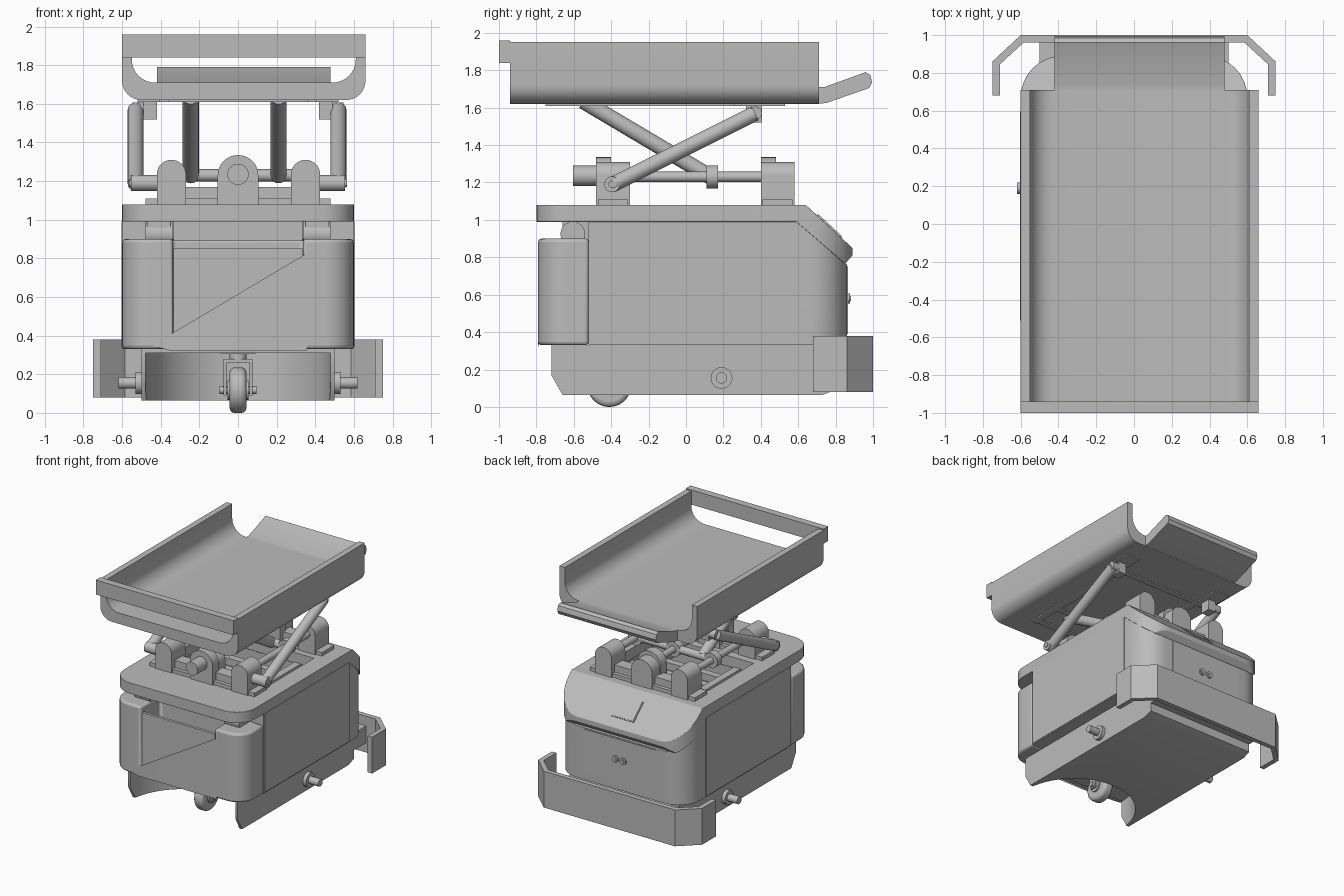
import bpy, bmesh, math
from mathutils import Vector

cube = bpy.data.objects.get("Cube")
if cube:
    bpy.data.objects.remove(cube)

grey = bpy.data.materials.new("plain grey")
grey.use_nodes = True
grey.diffuse_color = (0.5, 0.5, 0.5, 1)
grey.node_tree.nodes["Principled BSDF"].inputs["Base Color"].default_value = grey.diffuse_color


def finish(name, bm):
    bmesh.ops.recalc_face_normals(bm, faces=bm.faces)
    mesh = bpy.data.meshes.new(name)
    bm.to_mesh(mesh)
    bm.free()
    mesh.materials.append(grey)
    ob = bpy.data.objects.new(name, mesh)
    bpy.context.collection.objects.link(ob)
    return ob


def arc(cx, cy, r, a, b, n=8):
    angles = [math.radians(a + (b - a) * i / n) for i in range(n + 1)]
    return [(cx + r * math.cos(t), cy + r * math.sin(t)) for t in angles]


def rounded(u0, u1, v0, v1, low=0, high=0):
    """Rectangle outline with one radius at the low v end and one at the high v end."""
    pts = arc(u0 + low, v0 + low, low, 180, 270) + arc(u1 - low, v0 + low, low, 270, 360) if low else [(u0, v0), (u1, v0)]
    pts += arc(u1 - high, v1 - high, high, 0, 90) + arc(u0 + high, v1 - high, high, 90, 180) if high else [(u1, v1), (u0, v1)]
    clean = []
    for p in pts:
        if not clean or math.dist(p, clean[-1]) > 1e-4:
            clean.append(p)
    return clean


def prism(name, pts, axis, a, b):
    """Extrude an outline along x (y,z outline), y (x,z outline) or z (x,y outline)."""
    place = {"x": lambda u, v: (a, u, v), "y": lambda u, v: (u, a, v), "z": lambda u, v: (u, v, a)}[axis]
    bm = bmesh.new()
    face = bm.faces.new([bm.verts.new(place(u, v)) for u, v in pts])
    ext = bmesh.ops.extrude_face_region(bm, geom=[face])
    step = Vector([(b - a) * (axis == k) for k in "xyz"])
    bmesh.ops.translate(bm, vec=step, verts=[e for e in ext["geom"] if isinstance(e, bmesh.types.BMVert)])
    return finish(name, bm)


def box(name, x0, x1, y0, y1, z0, z1):
    return prism(name, rounded(x0, x1, y0, y1), "z", z0, z1)


def tube(name, p, q, r, n=24):
    p, q = Vector(p), Vector(q)
    bm = bmesh.new()
    bmesh.ops.create_cone(bm, cap_ends=True, segments=n, radius1=r, radius2=r, depth=(q - p).length)
    bm.transform((q - p).to_track_quat("Z", "Y").to_matrix().to_4x4())
    bmesh.ops.translate(bm, vec=(p + q) / 2, verts=bm.verts)
    return finish(name, bm)


def bake(ob):
    graph = bpy.context.evaluated_depsgraph_get()
    mesh = bpy.data.meshes.new_from_object(ob.evaluated_get(graph))
    ob.modifiers.clear()
    ob.data = mesh


def boolean(ob, cutter, mode="DIFFERENCE"):
    mod = ob.modifiers.new("cut", "BOOLEAN")
    mod.object, mod.operation, mod.solver = cutter, mode, "EXACT"
    bake(ob)
    bpy.data.objects.remove(cutter)


def soften(ob, width):
    mod = ob.modifiers.new("soft edges", "BEVEL")
    mod.width, mod.segments, mod.limit_method = width, 3, "ANGLE"
    mod.angle_limit = math.radians(40)


# Lower chassis with a round caster bay in the front
side = [(-.72, .33), (-.72, .17), (-.66, .065), (.73, .065), (.80, .09), (.80, .33)]
chassis = prism("chassis", side, "x", -.5, .5)
boolean(chassis, tube("bay_cutter", (0, -.73, 0), (0, -.73, .31), .48, 64))

# Main body, sloped at the upper rear and open at the top
body = prism("main_body", rounded(-.597, .597, -.52, .86, 0, .2), "z", .33, .99)
slope = [(-.6, .2), (.9, .2), (.9, .72), (.85, .77), (.59, 1.0), (-.6, 1.0)]
boolean(body, prism("slope_cutter", slope, "x", -.8, .8), "INTERSECT")
boolean(body, box("cavity_cutter", -.47, .47, -.25, .37, .6, 1.2))
for s in (-1, 1):
    box("side_panel", s * .59, s * .603, -.51, .595, .338, .99)

# Rear door and its two buttons
box("rear_door", -.33, .33, .8, .865, .39, .75)
for x in (-.035, .035):
    tube("door_button", (x, .85, .58), (x, .877, .58), .027)
    tube("button_centre", (x, .87, .58), (x, .883, .58), .014)

# Front tub with recessed panel
tub = prism("front_tub", rounded(-.6, .6, -.79, -.52, .15, 0), "z", .33, .9)
boolean(tub, box("panel_cutter", -.337, .337, -.9, -.53, .342, 1.1))
soften(tub, .018)
box("front_panel", -.333, .333, -.775, -.752, .342, .85)
box("tub_filler", -.335, .335, -.76, -.53, .342, .6)
box("tub_crossbar", -.335, .335, -.6, -.52, .89, .99)
for s in (-1, 1):
    tube("tub_post_round", (s * .34, -.605, .925), (s * .48, -.605, .925), .066)
    box("tub_post", s * .35, s * .47, -.66, -.52, .85, .99)

# Deck with sloped rear apron and central opening
deck = prism("deck", rounded(-.6, .6, -.8, .89, .17, .22), "z", .7, 1.1)
profile = [(-.9, .99), (-.9, 1.08), (.64, 1.08), (.89, .85), (.89, .81), (.85, .765), (.59, .99)]
boolean(deck, prism("deck_profile", profile, "x", -.8, .8), "INTERSECT")
boolean(deck, box("deck_cutter", -.45, .45, -.24, .35, .6, 1.3))
soften(deck, .014)
normal = Vector((0, .23, .25)).normalized()
down = Vector((0, .25, -.23)).normalized()
for name, size, lift in (("screen_frame", .105, .003), ("screen", .098, .006)):
    bm = bmesh.new()
    bmesh.ops.create_cube(bm, size=1)
    centre = Vector((0, .765, .965)) + normal * lift
    for v in bm.verts:
        v.co = centre + Vector((1, 0, 0)) * v.co.x * 2 * size + down * v.co.y * 1.7 * size + normal * v.co.z * .006
    finish(name, bm)

# Beams in the opening
for y in (-.12, .05, .22):
    box("cavity_beam", -.47, .47, y - .03, y + .03, .9, .96)
for s in (-1, 1):
    box("cavity_rail", s * .27, s * .33, -.25, .37, .94, 1.0)

# Lift mounts: arched blocks, front and rear
for end, y0, y1 in (("front", -.48, -.30), ("rear", .40, .58)):
    box(end + "_mount_foot", -.48, .48, y0 + .01, y1 - .01, 1.07, 1.11)
    box(end + "_mount_bridge", -.4, .4, y0 + .04, y1 - .04, 1.08, 1.17)
    for x in (-.345, .35):
        prism(end + "_side_mount", rounded(x - .075, x + .075, 1.08, 1.31, 0, .074), "y", y0, y1)
    prism(end + "_centre_mount", rounded(-.105, .105, 1.08, 1.335, 0, .104), "y", y0, y0 + .08)
    prism(end + "_centre_body", rounded(-.095, .095, 1.08, 1.3, 0, .09), "y", y0 + .07, y1)
tube("drive_motor", (0, -.605, 1.235), (0, -.3, 1.235), .055)
for x in (-.345, 0, .35):
    tube("guide_rod", (x, -.35, 1.23), (x, .5, 1.23), .028)
    tube("guide_nut", (x, .11, 1.23), (x, .17, 1.23), .062)
tube("slide_bar", (-.38, .14, 1.23), (.38, .14, 1.23), .032)

# Crossed lift arms
for outer, inner, s in ((-.53, -.245, -1), (.52, .21, 1)):
    tube("outer_arm", (outer, -.4, 1.185), (outer, .37, 1.57), .041)
    tube("inner_arm", (inner, -.55, 1.635), (inner, .14, 1.225), .042)
    tube("lower_pivot", (s * .4, -.395, 1.19), (s * .555, -.395, 1.19), .042)
    tube("pivot_pin", (s * .55, -.395, 1.19), (s * .565, -.395, 1.19), .02)
    tube("upper_pivot", (s * .42, .37, 1.57), (s * .545, .37, 1.57), .036)
    box("upper_bracket", s * .42, s * .49, .32, .405, 1.52, 1.63)
    box("upper_plate", s * .38, s * .52, .26, .53, 1.61, 1.63)
    box("tray_rail", s * .36, s * .41, -.75, .3, 1.61, 1.63)
for y in (-.74, -.5, .27):
    box("tray_crossbar", -.41, .41, y, y + .05, 1.61, 1.63)

# Tray: trough, front board and rear lip
trough = arc(-.5, 1.72, .1, 180, 270) + arc(.56, 1.72, .1, 270, 360) + [(.66, 1.95), (.61, 1.95)]
trough += arc(.49, 1.83, .12, 360, 270) + arc(-.43, 1.83, .12, 270, 180) + [(-.55, 1.95), (-.6, 1.95)]
prism("tray", trough, "y", -.94, .71)
box("tray_front_board", -.6, .66, -1, -.94, 1.84, 1.96)
lip = [(.70, 1.62), (.75, 1.625), (.98, 1.705), (.995, 1.735), (.985, 1.775), (.96, 1.79), (.74, 1.71), (.70, 1.71)]
prism("tray_rear_lip", lip, "x", -.42, .48)

# Rear bumper
outer = [(-.75, .68), (-.75, .86), (-.6, 1), (.6, 1), (.75, .86), (.75, .68)]
inner = [(.71, .68), (.71, .845), (.585, .96), (-.585, .96), (-.71, .845), (-.71, .68)]
prism("bumper", outer + inner, "z", .08, .38)
box("bumper_bracket", -.5, .5, .78, .97, .16, .3)

# Side wheel hubs
for s in (-1, 1):
    tube("hub_flange", (s * .48, .19, .155), (s * .53, .19, .155), .058)
    tube("hub_stub", (s * .5, .19, .155), (s * .62, .19, .155), .03)

# Front caster
wheel = tube("caster_wheel", (-.043, -.41, .118), (.043, -.41, .118), .118, 40)
soften(wheel, .025)
tube("caster_axle", (-.095, -.41, .118), (.095, -.41, .118), .02)
tube("caster_hub", (-.055, -.41, .118), (.055, -.41, .118), .05)
for s in (-1, 1):
    prism("caster_fork", [(-.44, .09), (-.38, .09), (-.36, .28), (-.46, .28)], "x", s * .06, s * .075)
box("caster_crown", -.075, .075, -.46, -.36, .26, .28)
tube("caster_stem", (0, -.41, .27), (0, -.41, .31), .045)
box("caster_plate", -.09, .09, -.5, -.32, .305, .335)

# Smooth shading that keeps edges sharp
bpy.ops.object.select_all(action="DESELECT")
for ob in bpy.context.collection.objects:
    if ob.type == "MESH" and grey.name in ob.data.materials:
        ob.select_set(True)
        bpy.context.view_layer.objects.active = ob
bpy.ops.object.shade_smooth_by_angle(angle=math.radians(30))
